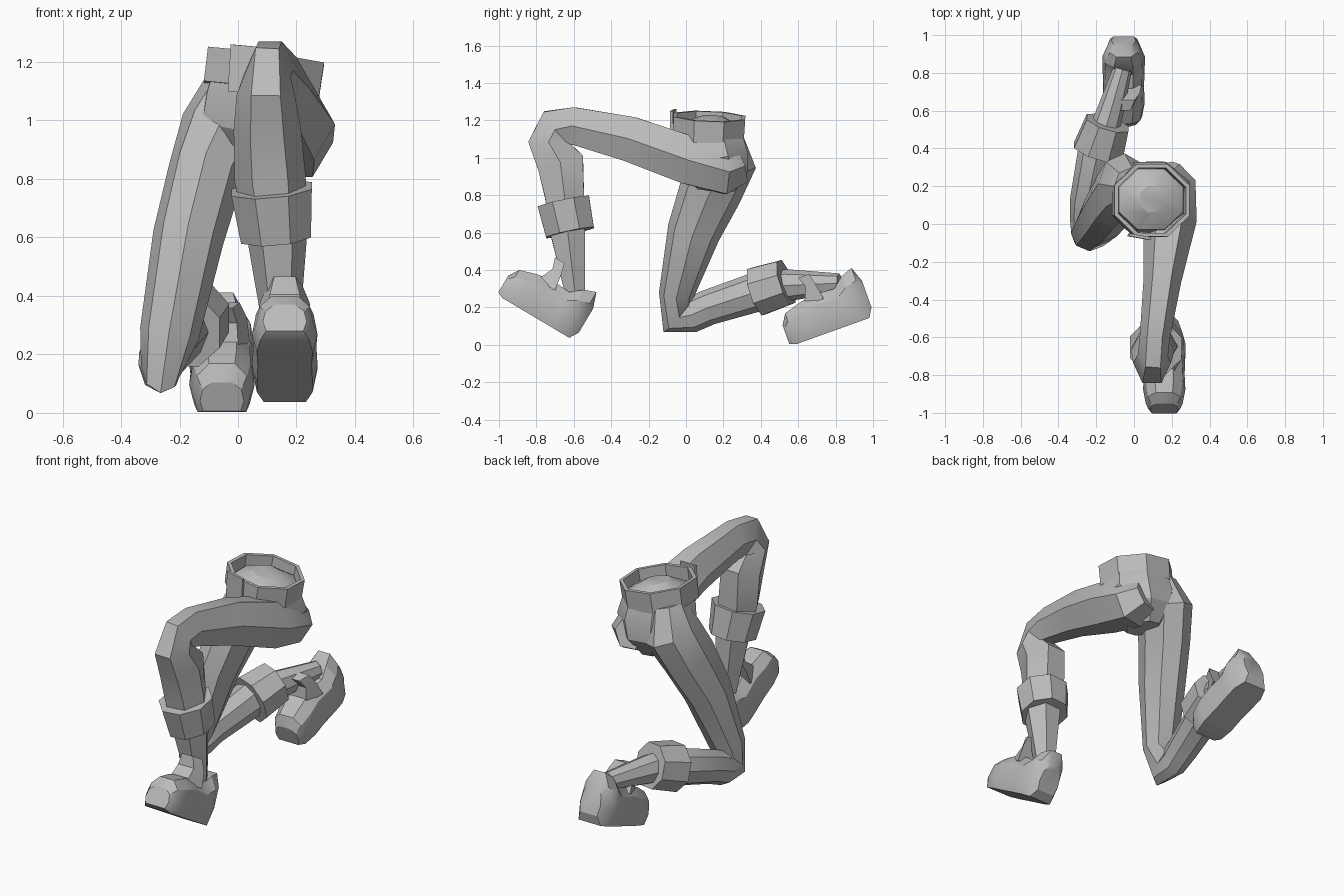
import bpy, bmesh, math
from mathutils import Vector

cube = bpy.data.objects.get("Cube")
if cube:
    bpy.data.objects.remove(cube, do_unlink=True)

grey = bpy.data.materials.new("plain grey")
grey.use_nodes = True
colour = (.5, .5, .5, 1)
grey.diffuse_color = colour
grey.node_tree.nodes["Principled BSDF"].inputs["Base Color"].default_value = colour


def skin(name, rings, cap=True, closed=False):
    """Bridge equal rings of points into one solid object."""
    bm = bmesh.new()
    loops = [[bm.verts.new(point) for point in ring] for ring in rings]
    pairs = list(zip(loops, loops[1:]))
    if closed:
        pairs.append((loops[-1], loops[0]))
    count = len(loops[0])
    for low, high in pairs:
        for i in range(count):
            j = (i + 1) % count
            bm.faces.new((low[i], low[j], high[j], high[i]))
    if cap:
        bm.faces.new(loops[0][::-1])
        bm.faces.new(loops[-1])
    bmesh.ops.recalc_face_normals(bm, faces=bm.faces)
    mesh = bpy.data.meshes.new(name)
    bm.to_mesh(mesh)
    bm.free()
    mesh.materials.append(grey)
    obj = bpy.data.objects.new(name, mesh)
    bpy.context.collection.objects.link(obj)
    bpy.ops.object.select_all(action="DESELECT")
    obj.select_set(True)
    bpy.context.view_layer.objects.active = obj
    bpy.ops.object.shade_smooth_by_angle(angle=math.radians(28))


def ring(centre, axis, wide, deep, sides, turn=0):
    """Ellipse of points around an axis, its width lying along x."""
    axis = Vector(axis).normalized()
    across = Vector((1, 0, 0))
    across = (across - axis * across.dot(axis)).normalized()
    other = axis.cross(across)
    points = []
    for i in range(sides):
        angle = math.tau * (i + turn) / sides
        points.append(Vector(centre) + across * wide * math.cos(angle)
                      + other * deep * math.sin(angle))
    return points


def tube(name, path, sides, turn=0):
    """Loft along stations of (x, y, z, half width, half depth)."""
    spots = [Vector(station[:3]) for station in path]
    fit = 1 / math.cos(math.pi / sides)
    rings = []
    for i, station in enumerate(path):
        before = spots[i] - spots[max(i - 1, 0)]
        after = spots[min(i + 1, len(spots) - 1)] - spots[i]
        axis = before.normalized() + after.normalized()
        wide = station[3] * (fit if turn else 1)
        deep = station[4] * (fit if turn or sides == 6 else 1)
        rings.append(ring(spots[i], axis, wide, deep, sides, turn))
    skin(name, rings)


def band(name, start, end, start_size, end_size, thick, sides):
    """Hollow collar between two centres."""
    start, end = Vector(start), Vector(end)
    axis = end - start
    rings = []
    for centre, size, inset in ((start, start_size, 0), (end, end_size, 0),
                                (end, end_size, thick), (start, start_size, thick)):
        rings.append(ring(centre, axis, size[0] - inset, size[1] - inset, sides, .5))
    skin(name, rings, cap=False, closed=True)


def shoe(side, x, heel, toe):
    """Shoe along a sole line from heel to toe, plus its tongue."""
    heel, toe = Vector((x, *heel)), Vector((x, *toe))
    along = (toe - heel).normalized()
    up = Vector((1, 0, 0)).cross(along)
    if up.z < 0:
        up = -up
    # distance from heel, half width, sole height, top height
    stations = ((-.025, .065, .05, .2), (.005, .085, 0, .285), (.07, .112, 0, .26),
                (.13, .112, 0, .21), (.25, .108, 0, .22), (.34, .112, 0, .2),
                (.42, .098, 0, .175), (.455, .075, .015, .12))
    shape = ((.85, 0), (1, .35), (.88, .75), (.45, 1))
    outline = list(shape) + [(-w, h) for w, h in reversed(shape)]
    rings = []
    for far, wide, low, top in stations:
        base = heel + along * far
        rings.append([base + Vector((wide * w, 0, 0)) + up * (low + (top - low) * h)
                      for w, h in outline])
    skin(side + "_shoe", rings)
    # tongue rising in front of the ankle
    rings = []
    for height, near, far, wide in ((.18, .2, .31, .095), (.27, .215, .27, .085),
                                    (.33, .23, .29, .06)):
        rings.append([heel + along * d + up * height + Vector((w, 0, 0))
                      for d, w in ((near, -wide), (near, wide),
                                   (far, wide * .6), (far, -wide * .6))])
    skin(side + "_shoe_tongue", rings)


# Raised leg: hip, thigh, knee, calf, ankle
tube("left_leg", (
    (.16, .295, .95, .085, .085), (.185, .21, .925, .142, .118), (.19, .02, .985, .142, .128),
    (.15, -.3, 1.1, .1, .12), (.11, -.6, 1.17, .08, .1), (.1, -.695, 1.155, .08, .112),
    (.095, -.735, 1.085, .1, .108), (.1, -.67, .97, .115, .125),
    (.11, -.65, .8, .122, .105), (.135, -.63, .58, .1, .09), (.15, -.59, .25, .058, .05)), 6)

# Kneeling leg
tube("right_leg", (
    (-.01, .2, 1.13, .1, .1), (-.05, .205, .98, .145, .172), (-.11, .13, .82, .13, .168),
    (-.17, .04, .6, .122, .142), (-.235, -.05, .27, .102, .095), (-.265, -.045, .155, .068, .115),
    (-.265, .03, .16, .075, .095), (-.255, .12, .2, .085, .095),
    (-.2, .37, .28, .1, .105), (-.14, .55, .32, .075, .085), (-.06, .82, .33, .05, .052)), 8)

# Hips
tube("pelvis", (
    (.1, .13, 1.215, .07, .07), (.09, .13, 1.16, .17, .16), (.085, .13, 1.1, .19, .175),
    (.085, .15, 1, .208, .182), (.08, .165, .92, .17, .165), (.07, .16, .83, .08, .1)), 8, .5)

# Waistband and buckle
band("waistband", (.08, .12, 1.105), (.096, .125, 1.222), (.215, .205), (.217, .208), .022, 8)
buckle = []
for height, shift in ((1.1, -.01), (1.26, 0)):
    buckle.append([(-.025 + shift, -.065, height), (.09 + shift, -.085, height - .01),
                   (.09 + shift, -.07, height - .01), (-.02 + shift, -.05, height)])
skin("belt_buckle", buckle)

# Calf cuffs
tube("left_cuff", ((.115, -.655, .765, .138, .14), (.13, -.62, .6, .12, .13)), 8, .5)
tube("right_cuff", ((-.19, .38, .285, .133, .13), (-.14, .535, .335, .115, .12)), 8, .5)

# Shoes
shoe("left", .16, (-.62, .035), (-.99, .255))
shoe("right", -.055, (.985, .145), (.58, 0))
